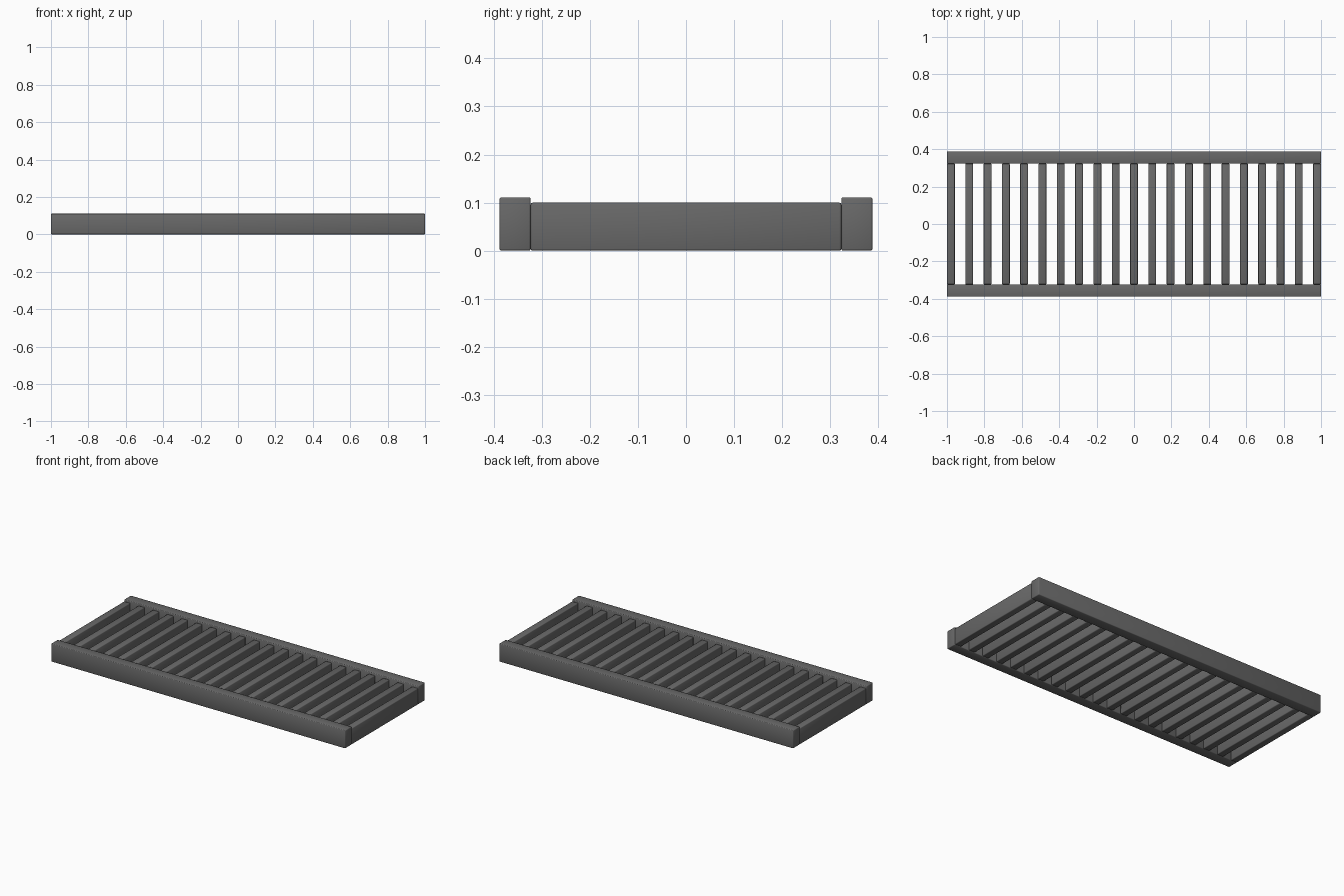
import bpy

cube = bpy.data.objects.get("Cube")
if cube:
    bpy.data.objects.remove(cube, do_unlink=True)

# Single dark grey finish
grey = bpy.data.materials.new("dark_grey")
grey.use_nodes = True
colour = (0.14, 0.14, 0.14, 1)
grey.diffuse_color = colour
grey.node_tree.nodes["Principled BSDF"].inputs["Base Color"].default_value = colour

LENGTH, HALF_WIDTH = 2.0, 0.388
RAIL_WIDTH, RAIL_HEIGHT = 0.065, 0.111
SLAT_WIDTH, SLAT_HEIGHT = 0.042, 0.10
SLAT_COUNT = 21


def soft_box(name, size, x, y):
    """Box standing on the ground with slightly rounded edges."""
    bpy.ops.mesh.primitive_cube_add(size=1, location=(x, y, size[2] / 2))
    obj = bpy.context.object
    obj.name = name
    obj.scale = size
    bpy.ops.object.transform_apply(location=False, rotation=False, scale=True)
    bevel = obj.modifiers.new("soft_edges", 'BEVEL')
    bevel.width = 0.004
    bevel.segments = 2
    obj.data.materials.append(grey)
    bpy.ops.object.shade_smooth()
    return obj


# Long side rails
rail_y = HALF_WIDTH - RAIL_WIDTH / 2
for name, side in (("front_rail", -1), ("back_rail", 1)):
    soft_box(name, (LENGTH, RAIL_WIDTH, RAIL_HEIGHT), 0, side * rail_y)

# Evenly spaced cross slats between the rails
slat_length = 2 * (HALF_WIDTH - RAIL_WIDTH)
first = -(LENGTH - SLAT_WIDTH) / 2
step = (LENGTH - SLAT_WIDTH) / (SLAT_COUNT - 1)
for i in range(SLAT_COUNT):
    soft_box(f"slat_{i + 1}", (SLAT_WIDTH, slat_length, SLAT_HEIGHT), first + i * step, 0)
